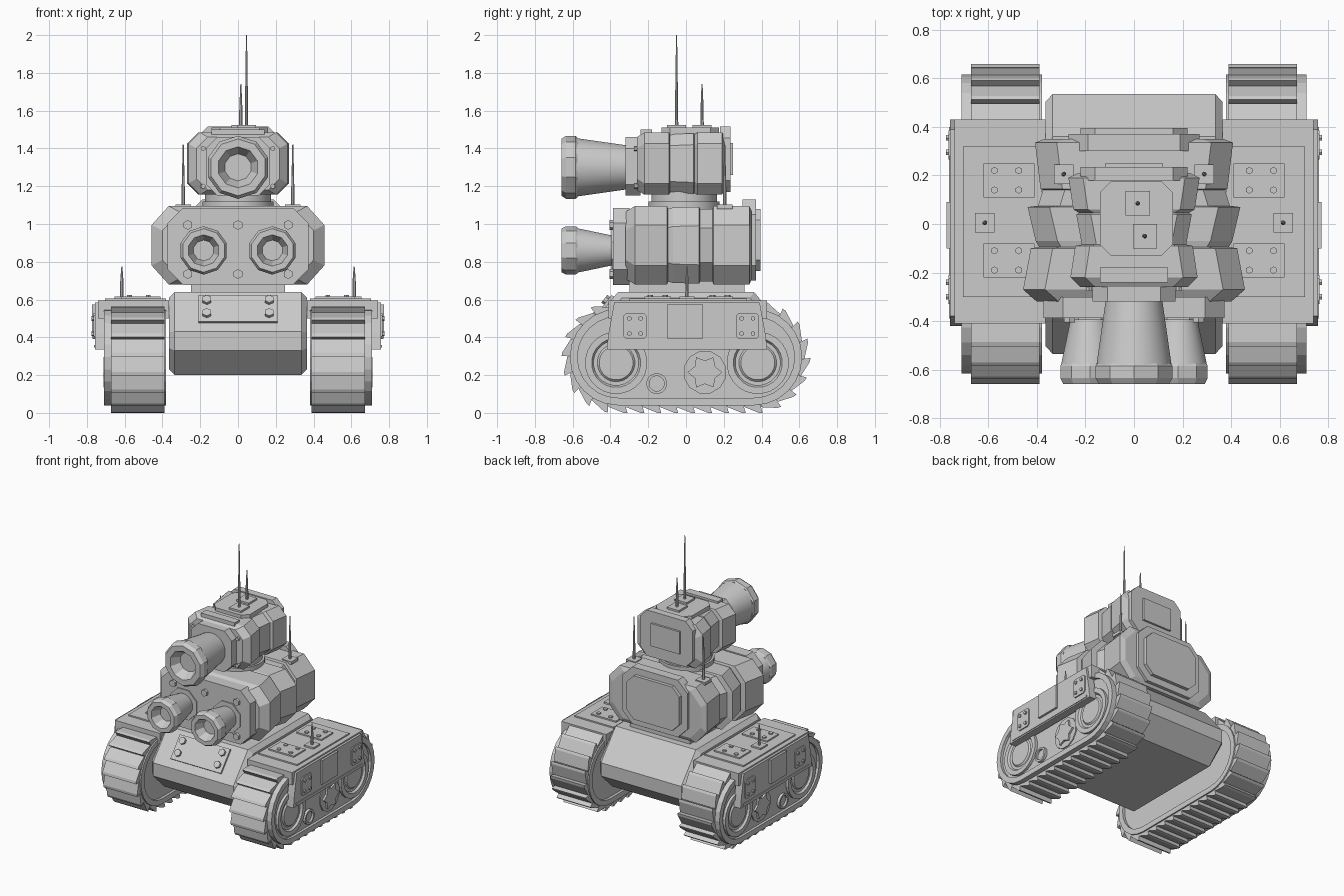
import bpy, bmesh
from math import cos, sin, pi
from mathutils import Vector

if "Cube" in bpy.data.objects:
    bpy.data.objects.remove(bpy.data.objects["Cube"])

grey = bpy.data.materials.new("plain_grey")
grey.use_nodes = True
grey.diffuse_color = (0.6, 0.6, 0.6, 1)
grey.node_tree.nodes["Principled BSDF"].inputs["Base Color"].default_value = (0.6, 0.6, 0.6, 1)


# Helpers: a solid is a list of rings, an object is a list of solids
def build(name, *solids, smooth=False):
    bm = bmesh.new()
    for rings in solids:
        loops = [[bm.verts.new(p) for p in ring] for ring in rings]
        n = len(loops[0])
        new = [bm.faces.new(loops[0]), bm.faces.new(loops[-1])]
        for a, b in zip(loops, loops[1:]):
            for i in range(n):
                j = (i + 1) % n
                new.append(bm.faces.new((a[i], a[j], b[j], b[i])))
        bmesh.ops.recalc_face_normals(bm, faces=new)
    mesh = bpy.data.meshes.new(name)
    bm.to_mesh(mesh)
    bm.free()
    mesh.materials.append(grey)
    obj = bpy.data.objects.new(name, mesh)
    bpy.context.collection.objects.link(obj)
    if smooth:
        bpy.ops.object.select_all(action='DESELECT')
        obj.select_set(True)
        bpy.context.view_layer.objects.active = obj
        bpy.ops.object.shade_smooth_by_angle()


def at(pts, axis, d):
    """Place a flat outline at distance d along an axis."""
    place = {'x': lambda p: (d, *p), 'y': lambda p: (p[0], d, p[1]), 'z': lambda p: (*p, d)}
    return [place[axis](p) for p in pts]


def prism(pts, axis, a, b):
    return [at(pts, axis, a), at(pts, axis, b)]


def box(x, y, z):
    return prism([(x[0], y[0]), (x[1], y[0]), (x[1], y[1]), (x[0], y[1])], 'z', *z)


def octagon(w, lo, hi, c, d=None):
    d = d or c
    return [(w, lo + d), (w, hi - d), (w - c, hi), (c - w, hi),
            (-w, hi - d), (-w, lo + d), (c - w, lo), (w - c, lo)]


def lathe(base, normal, profile, sides):
    """Rings of (radius, distance) around a line."""
    q = Vector(normal).to_track_quat('Z', 'Y')
    turn = [2 * pi * (i + 0.5) / sides for i in range(sides)]
    return [[Vector(base) + q @ Vector((r * cos(t), r * sin(t), h)) for t in turn]
            for r, h in profile]


def disc(base, normal, r, h, sides=6):
    return lathe(base, normal, [(r, 0), (r, h)], sides)


def antenna(name, x, y, z, top, half):
    build(name, box((x - half, x + half), (y - half, y + half), (z - 0.01, z + 0.012)),
          lathe((x, y, z), (0, 0, 1), [(0.01, 0), (0.009, 0.1), (0.003, top - z)], 8))


def gun(name, x, z, r, root, base):
    front = (0, -1, 0)
    build(name + "_barrel", lathe((x, 0, z), front, [(root, -base), (r * 0.93, 0.58)], 32), smooth=True)
    build(name + "_muzzle", lathe((x, 0, z), front, [
        (r * 0.95, 0.575), (r, 0.585), (r, 0.635), (r * 0.9, 0.66),
        (r * 0.65, 0.66), (r * 0.43, 0.59)], 10))


# Hull
hull = [(-0.36, 0.64), (0.36, 0.64), (0.535, 0.43), (0.535, 0.33), (0.4, 0.2),
        (-0.4, 0.2), (-0.535, 0.33), (-0.535, 0.43)]
small = [(y * 0.94, 0.42 + (z - 0.42) * 0.86) for y, z in hull]
build("hull", [at(small, 'x', -0.365), at(hull, 'x', -0.335), at(hull, 'x', 0.335), at(small, 'x', 0.365)])

# Bolted plate on the sloping bow
slope, out = Vector((0, 0.63, 0.778)), Vector((0, -0.778, 0.63))
foot = Vector((0, -0.535, 0.43))
plate = [foot + slope * s + out * h for s, h in ((0.06, -0.01), (0.24, -0.01), (0.24, 0.012), (0.06, 0.012))]
build("bow_plate", prism([p.yz for p in plate], 'x', -0.21, 0.21))
build("bow_bolts", *[disc(foot + slope * s + Vector((x, 0, 0)), out, 0.026, 0.03)
                     for x in (-0.165, 0.165) for s in (0.11, 0.2)])
build("turret_ring", box((-0.25, 0.25), (-0.3, 0.31), (0.63, 0.71)))


# Tracks and fenders
def stadium(r):
    arc = [pi * i / 12 - pi / 2 for i in range(13)]
    half = [(0.36 + r * cos(t), 0.295 + r * sin(t)) for t in arc]
    return half + [(-y, 0.59 - z) for y, z in half]


def on_track(s, r):
    """Point and outward direction at distance s around the belt."""
    straight, bend = 0.72, pi * r
    turn = s // (straight + bend)
    s %= straight + bend
    t = -pi / 2 + max(0, s - straight) / r
    y = min(s, straight) - 0.36
    sign = -1 if turn else 1
    n = Vector((cos(t), sin(t))) * sign
    return Vector((y * sign, 0.295)) + n * r, n


def tread(s, r, side):
    p, n = on_track(s, r)
    t = Vector((-n.y, n.x))
    pts = [p + t * a + n * b for a, b in ((-0.05, -0.01), (0.035, -0.01), (0.05, 0.04), (0.03, 0.04), (-0.05, 0.008))]
    return prism(pts, 'x', side * 0.39, side * 0.672)


for side, word in ((1, "left"), (-1, "right")):
    outward = (side, 0, 0)

    def sbox(x, y, z):
        return box((side * x[0], side * x[1]), y, z)

    build(word + "_belt", [at(stadium(r), 'x', side * x) for r, x in (
        (0.215, 0.4), (0.215, 0.38), (0.255, 0.38), (0.255, 0.71), (0.215, 0.71), (0.215, 0.69))])
    length, count = 2 * (0.72 + pi * 0.255), 34
    build(word + "_treads", *[tread(length * i / count, 0.255, side) for i in range(count)])
    wheels = [lathe((side * 0.68, y, 0.265), outward, [
        (0.165, 0), (0.165, 0.03), (0.13, 0.03), (0.12, 0.015), (0.1, 0.015), (0.09, 0.025)], 24)
        for y in (-0.37, 0.38)]
    build(word + "_wheels", *wheels,
          lathe((side * 0.68, -0.155, 0.155), outward, [(0.055, 0), (0.055, 0.03), (0.04, 0.03), (0.04, 0.015)], 16),
          disc((side * 0.68, 0.1, 0.215), outward, 0.115, 0.018, 12))
    star = [(0.1 + r * cos(i * pi / 6), 0.215 + r * sin(i * pi / 6))
            for i, r in enumerate([0.092, 0.062] * 6)]
    build(word + "_hub_star", prism(star, 'x', side * 0.69, side * 0.712))

    # Fender deck, side skirt and their plates
    build(word + "_fender", sbox((0.365, 0.74), (-0.41, 0.43), (0.5, 0.595)))
    skirt = [(-0.42, 0.335), (0.43, 0.335), (0.42, 0.42), (0.39, 0.585), (-0.38, 0.585), (-0.41, 0.42)]
    build(word + "_skirt", prism(skirt, 'x', side * 0.7, side * 0.757),
          sbox((0.7, 0.762), (-0.39, 0.4), (0.345, 0.36)))
    build(word + "_deck_plate", sbox((0.38, 0.705), (-0.3, 0.32), (0.59, 0.605)))
    build(word + "_deck_panels", *[sbox((0.41, 0.62), (y - 0.07, y + 0.07), (0.6, 0.615)) for y in (-0.15, 0.18)])
    build(word + "_deck_bolts", *[disc((side * x, y + d, 0.61), (0, 0, 1), 0.015, 0.015)
                                  for x in (0.475, 0.575) for y in (-0.15, 0.18) for d in (-0.04, 0.04)])
    build(word + "_skirt_hatch", sbox((0.75, 0.773), (-0.1, 0.09), (0.395, 0.575)))
    corner = [(x, z) for x, z in octagon(0.06, 0.39, 0.53, 0.015)]
    build(word + "_skirt_panels", *[prism([(y + c, z) for y, z in corner], 'x', side * 0.75, side * 0.765)
                                    for c in (-0.27, 0.325)])
    build(word + "_skirt_bolts", *[disc((side * 0.76, c + d, z), outward, 0.013, 0.015)
                                   for c in (-0.27, 0.325) for d in (-0.03, 0.03) for z in (0.42, 0.5)])
    antenna(word + "_fender_antenna", side * 0.615, 0.005, 0.605, 0.775, 0.04)
    antenna(word + "_turret_antenna", side * 0.29, 0.205, 1.09, 1.42, 0.04)
    gun(word + "_gun", side * 0.182, 0.86, 0.128, 0.075, -0.37)


# Armoured bodies lofted front to back from octagons: (y, half width, inset)
def body(name, lo, hi, c, d, sections):
    build(name, [at(octagon(w, lo + i, hi - i, c, d), 'y', y) for y, w, i in sections])


body("turret_body", 0.68, 1.095, 0.09, 0.1, [
    (-0.32, 0.4, 0.03), (-0.27, 0.457, 0), (-0.1, 0.425, 0), (-0.095, 0.39, 0.015),
    (-0.07, 0.405, 0.008), (0.07, 0.438, 0.004), (0.075, 0.395, 0.015),
    (0.14, 0.375, 0.015), (0.145, 0.385, 0), (0.335, 0.408, 0), (0.35, 0.37, 0.03)])
body("head_body", 1.155, 1.485, 0.06, 0.06, [
    (-0.26, 0.22, 0.025), (-0.22, 0.262, 0), (-0.09, 0.242, 0), (-0.085, 0.215, 0.01),
    (0.04, 0.238, 0.005), (0.045, 0.225, 0.01), (0.06, 0.25, 0), (0.19, 0.27, 0), (0.21, 0.23, 0.03)])

# Turret front and back armour
build("turret_front_plate", prism(octagon(0.372, 0.678, 1.085, 0.08), 'y', -0.387, -0.3))
build("turret_front_bolts", *[disc((x, -0.38, z), (0, -1, 0), 0.026, 0.025)
                              for x in (-0.265, 0, 0.265) for z in (0.735, 0.995)])
build("gun_collars", *[disc((x, -0.38, 0.86), (0, -1, 0), 0.12, 0.015, 8) for x in (-0.182, 0.182)])
build("turret_back_plate", prism(octagon(0.27, 0.7, 1.13, 0.08), 'y', 0.3, 0.37))
build("turret_back_panel", prism(octagon(0.22, 0.75, 1.08, 0.06), 'y', 0.36, 0.395))

# Head neck, armour, roof and main gun
build("head_neck", disc((0, -0.01, 1.08), (0, 0, 1), 0.19, 0.04, 24),
      disc((0, -0.01, 1.1), (0, 0, 1), 0.175, 0.08, 24), smooth=True)
build("head_front_plate", prism(octagon(0.17, 1.15, 1.46, 0.06), 'y', -0.32, -0.24))
build("head_front_bolts", *[disc((x, -0.255, z), (0, -1, 0), 0.014, 0.02)
                            for x in (-0.185, 0.185) for z in (1.2, 1.4)])
build("head_brow", box((-0.14, 0.14), (-0.24, -0.18), (1.46, 1.5)))
build("head_back_plate", prism(octagon(0.22, 1.17, 1.515, 0.06), 'y', 0.18, 0.235))
build("head_back_panel", box((-0.12, 0.12), (0.22, 0.25), (1.26, 1.43)))
roof = [(x + 0.01, y) for x, y in octagon(0.15, -0.13, 0.175, 0.045)]
build("head_roof_plate", prism(roof, 'z', 1.47, 1.51))
antenna("tall_antenna", 0.045, -0.05, 1.512, 2.0, 0.05)
antenna("short_antenna", 0.015, 0.085, 1.512, 1.74, 0.05)
gun("main_gun", 0, 1.3, 0.167, 0.115, -0.3)
